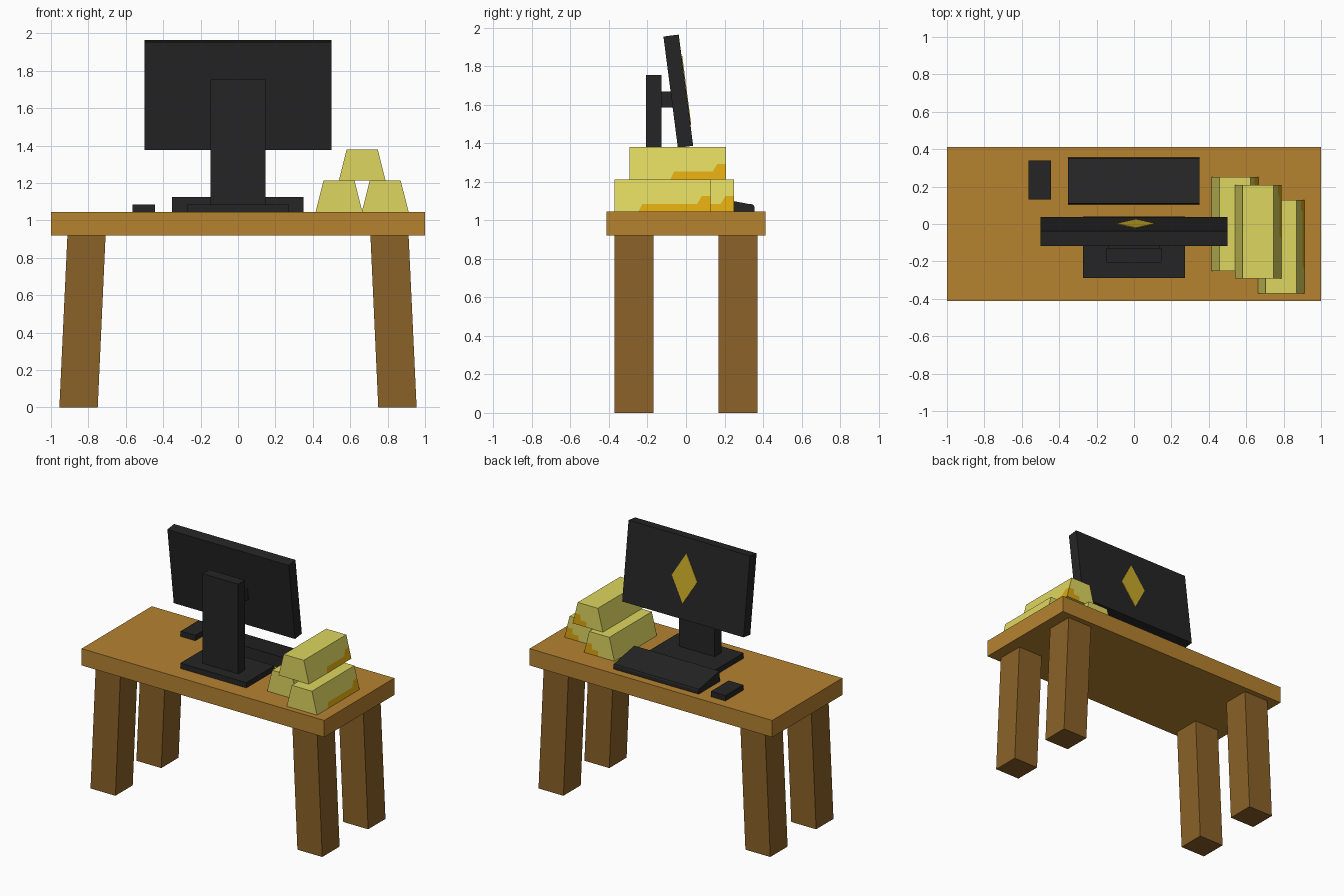
import bpy, bmesh, math
from mathutils import Matrix

if "Cube" in bpy.data.objects:
    bpy.data.objects.remove(bpy.data.objects["Cube"])


def material(name, r, g, b):
    lin = [((c / 255 + 0.055) / 1.055) ** 2.4 if c > 10 else c / 255 / 12.92 for c in (r, g, b)]
    m = bpy.data.materials.new(name)
    m.diffuse_color = (*lin, 1)
    m.use_nodes = True
    m.node_tree.nodes["Principled BSDF"].inputs["Base Color"].default_value = m.diffuse_color
    return m


TOP = material("desk wood", 182, 130, 48)
LEG = material("leg wood", 138, 97, 39)
BLACK = material("black plastic", 37, 37, 37)
GOLD = material("pale gold", 222, 214, 96)
AMBER = material("amber gold", 222, 168, 16)
EMBLEM = material("emblem gold", 200, 170, 40)


def prism(name, pts, lo, hi, mat, axis="y", matrix=None, edit=None):
    """Extrude a profile (x,z) along y, or (y,z) along x."""
    place = (lambda a, d, c: (a, d, c)) if axis == "y" else (lambda a, d, c: (d, a, c))
    bm = bmesh.new()
    near = [bm.verts.new(place(a, lo, c)) for a, c in pts]
    far = [bm.verts.new(place(a, hi, c)) for a, c in pts]
    bm.faces.new(near)
    bm.faces.new(far)
    n = len(pts)
    for i in range(n):
        j = (i + 1) % n
        bm.faces.new((near[i], near[j], far[j], far[i]))
    bmesh.ops.recalc_face_normals(bm, faces=bm.faces)
    if edit:
        edit(bm)
    me = bpy.data.meshes.new(name)
    bm.to_mesh(me)
    bm.free()
    me.materials.append(mat)
    ob = bpy.data.objects.new(name, me)
    bpy.context.collection.objects.link(ob)
    if matrix:
        ob.matrix_world = matrix
    return ob


def box(name, x0, x1, y0, y1, z0, z1, mat, **kw):
    return prism(name, [(x0, z0), (x1, z0), (x1, z1), (x0, z1)], y0, y1, mat, **kw)


# Desk: slab and four splayed legs
box("desk_top", -1, 1, -0.413, 0.413, 0.92, 1.045, TOP)
for sx, side in ((-1, "left"), (1, "right")):
    for y, end in ((-0.27, "front"), (0.27, "back")):
        pts = [(sx * x, z) for x, z in ((0.75, 0), (0.955, 0), (0.912, 0.92), (0.708, 0.92))]
        prism(f"{end}_{side}_leg", pts, y - 0.102, y + 0.102, LEG)

# Monitor stand
box("monitor_base", -0.272, 0.272, -0.29, 0.04, 1.045, 1.085, BLACK)
box("monitor_column", -0.147, 0.147, -0.207, -0.128, 1.085, 1.753, BLACK)
box("monitor_bracket", -0.135, 0.135, -0.128, -0.07, 1.585, 1.668, BLACK)

# Tilted screen, with a plain lozenge plate on its face
tilt = Matrix.Translation((0, -0.04, 1.67)) @ Matrix.Rotation(math.radians(7.4), 4, "X")
box("monitor_screen", -0.5, 0.5, -0.04, 0.04, -0.291, 0.291, BLACK, matrix=tilt)
prism("screen_emblem", [(0.01, -0.18), (0.115, 0), (0.01, 0.18), (-0.095, 0)],
      0.039, 0.044, EMBLEM, matrix=tilt)

# Keyboard wedge and mouse
prism("keyboard", [(0.105, 1.045), (0.355, 1.045), (0.355, 1.07), (0.35, 1.08), (0.11, 1.125)],
      -0.353, 0.35, BLACK, axis="x")
box("mouse", -0.563, -0.443, 0.13, 0.34, 1.045, 1.085, BLACK)


# Gold bars, with an amber patch cut in around one lower corner
def gold_bar(name, x, y, z, patch):
    start, step = 0.25 - patch, 0.18

    def paint(bm):
        cuts = [((0, 0, 0.04), (0, 0, 1)), ((0, 0, 0.08), (0, 0, 1)),
                ((0, start, 0), (0, 1, -0.5)), ((0, step, 0.04), (0, 1, -0.6)),
                ((0.01, 0, 0), (1, 0, 0)), ((0.06, 0, 0), (1, 0, 0))]
        for co, no in cuts:
            bmesh.ops.bisect_plane(bm, geom=bm.verts[:] + bm.edges[:] + bm.faces[:],
                                   plane_co=co, plane_no=no)
        bm.normal_update()
        for f in bm.faces:
            c, n = f.calc_center_median(), f.normal
            low, mid = c.z < 0.04, c.z < 0.08
            on_side = n.x > 0.5 and (low and c.y > start + 0.5 * c.z
                                     or mid and c.y > step + 0.6 * (c.z - 0.04))
            on_end = n.y > 0.5 and (low and c.x > 0.01 or mid and c.x > 0.06)
            f.material_index = int(on_side or on_end)

    ob = prism(name, [(-0.125, 0), (0.125, 0), (0.083, 0.167), (-0.083, 0.167)],
               -0.25, 0.25, GOLD, matrix=Matrix.Translation((x, y, z)), edit=paint)
    ob.data.materials.append(AMBER)


gold_bar("left_gold_bar", 0.54, 0.0, 1.045, 0.33)
gold_bar("right_gold_bar", 0.787, -0.122, 1.045, 0.375)
gold_bar("upper_gold_bar", 0.664, -0.042, 1.212, 0.29)
